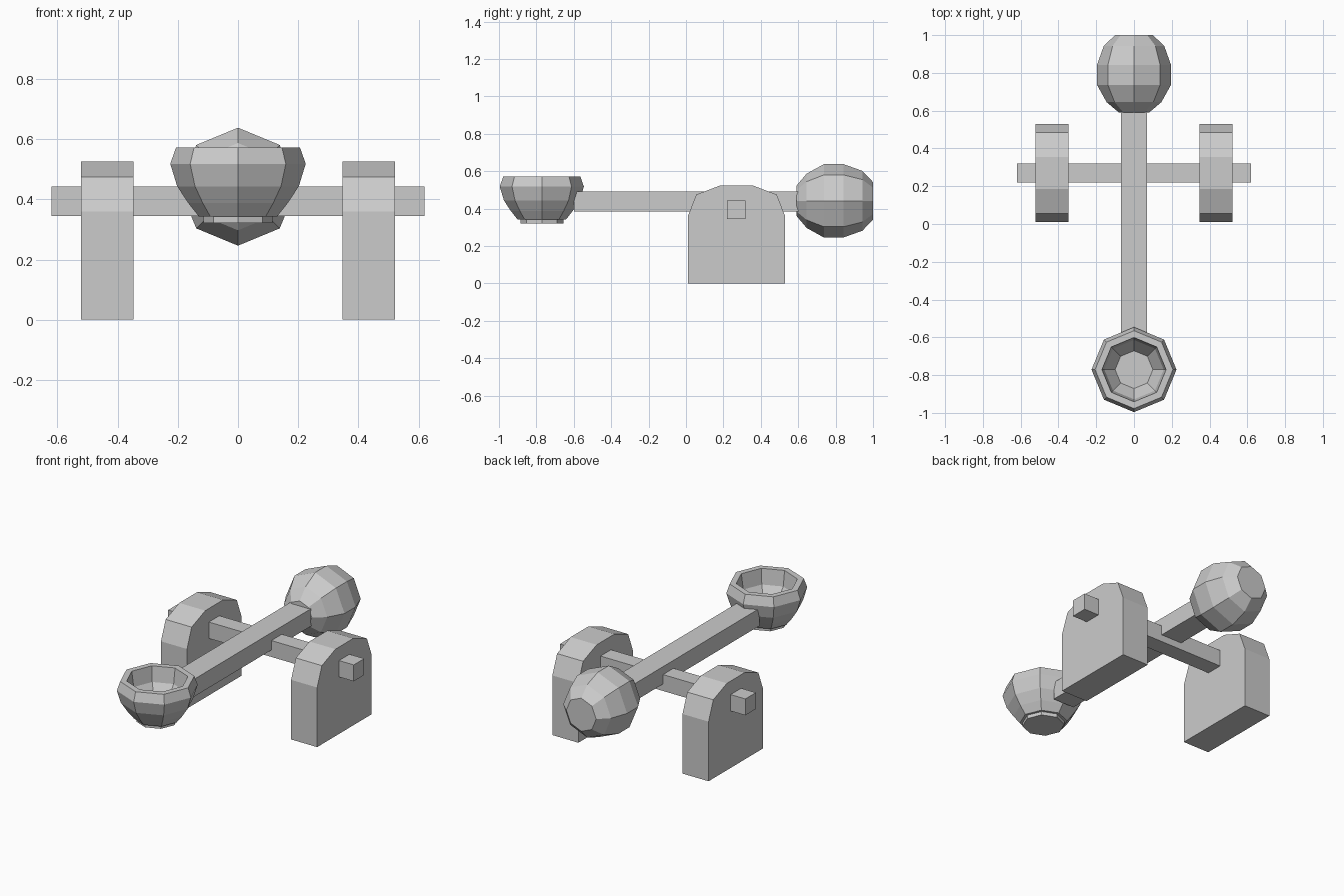
import bpy, bmesh, math
from mathutils import Matrix

if "Cube" in bpy.data.objects:
    bpy.data.objects.remove(bpy.data.objects["Cube"])


def finish(name, bm):
    bmesh.ops.recalc_face_normals(bm, faces=bm.faces)
    me = bpy.data.meshes.new(name)
    bm.to_mesh(me)
    bm.free()
    ob = bpy.data.objects.new(name, me)
    bpy.context.collection.objects.link(ob)
    return ob


def box(name, lo, hi):
    bm = bmesh.new()
    bmesh.ops.create_cube(bm, size=1)
    for v in bm.verts:
        v.co = [a + (b - a) * (c + 0.5) for a, b, c in zip(lo, hi, v.co)]
    return finish(name, bm)


def lathe(name, profile, matrix, sides=8):
    """Stack of (radius, height) rings, capped at both ends."""
    bm = bmesh.new()
    rings = []
    for r, h in profile:
        rings.append([bm.verts.new((r * math.cos(math.tau * i / sides),
                                    r * math.sin(math.tau * i / sides), h))
                      for i in range(sides)])
    for a, b in zip(rings, rings[1:]):
        for i in range(sides):
            j = (i + 1) % sides
            bm.faces.new((a[i], a[j], b[j], b[i]))
    bm.faces.new(rings[0])
    bm.faces.new(rings[-1])
    bm.transform(matrix)
    return finish(name, bm)


def slab(name, profile, x0, x1):
    """Side (y, z) outline extruded along x."""
    bm = bmesh.new()
    face = bm.faces.new([bm.verts.new((x0, y, z)) for y, z in profile])
    out = bmesh.ops.extrude_face_region(bm, geom=[face])
    for v in out["geom"]:
        if isinstance(v, bmesh.types.BMVert):
            v.co.x = x1
    return finish(name, bm)


# Round-topped supports on both sides
support = [(0.01, 0), (0.53, 0), (0.53, 0.36), (0.485, 0.475), (0.355, 0.525),
           (0.185, 0.525), (0.055, 0.475), (0.01, 0.36)]
for side, s in (("left", -1), ("right", 1)):
    slab(side + "_support", support, s * 0.348, s * 0.522)

# Axle and throwing arm
box("axle", (-0.62, 0.219, 0.344), (0.62, 0.319, 0.443))
box("arm", (-0.07, -0.60, 0.386), (0.07, 0.63, 0.491))

# Counterweight ball, its axis along y
lathe("counterweight",
      [(0.08, 0.59), (0.145, 0.645), (0.196, 0.737), (0.196, 0.842),
       (0.16, 0.943), (0.10, 1.0)],
      Matrix.Translation((0, 0, 0.442)) @ Matrix.Rotation(-math.pi / 2, 4, 'X'))

# Hollow bowl with a small foot
lathe("bowl",
      [(0.115, 0.322), (0.115, 0.343), (0.13, 0.343), (0.165, 0.387),
       (0.202, 0.443), (0.225, 0.518), (0.206, 0.572), (0.17, 0.572),
       (0.157, 0.48), (0.10, 0.40)],
      Matrix.Translation((0, -0.771, 0)))
